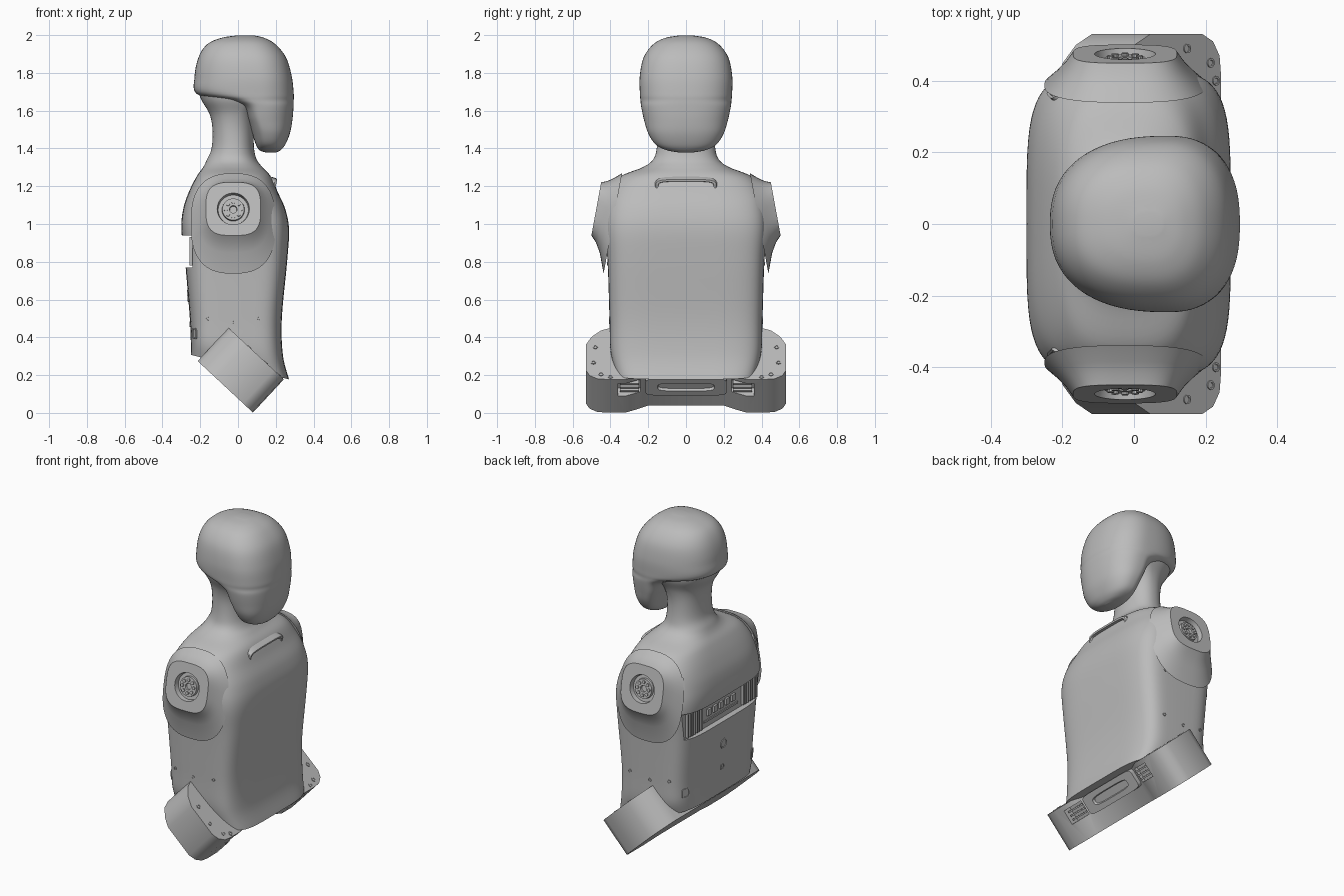
import bpy
import bmesh
import math
from mathutils import Vector, Matrix
from mathutils.bvhtree import BVHTree

cube = bpy.data.objects.get("Cube")
if cube:
    bpy.data.objects.remove(cube, do_unlink=True)

grey = bpy.data.materials.new("body grey")
grey.use_nodes = True
color = (0.5, 0.5, 0.5, 1)
grey.diffuse_color = color
grey.node_tree.nodes["Principled BSDF"].inputs["Base Color"].default_value = color
parts = []


def finish(name, bm):
    """Turn a bmesh into a named grey object."""
    bmesh.ops.recalc_face_normals(bm, faces=bm.faces)
    mesh = bpy.data.meshes.new(name)
    bm.to_mesh(mesh)
    bm.free()
    mesh.materials.append(grey)
    obj = bpy.data.objects.new(name, mesh)
    bpy.context.collection.objects.link(obj)
    parts.append(obj)
    return obj


def loft(name, rings):
    """Skin a list of equal-length closed rings and cap both ends."""
    bm = bmesh.new()
    loops = [[bm.verts.new(p) for p in ring] for ring in rings]
    count = len(loops[0])
    for a, b in zip(loops, loops[1:]):
        for i in range(count):
            j = (i + 1) % count
            bm.faces.new((a[i], a[j], b[j], b[i]))
    bm.faces.new(loops[0])
    bm.faces.new(loops[-1])
    return finish(name, bm)


def superellipse(n, count):
    for i in range(count):
        a = math.tau * i / count
        c, s = math.cos(a), math.sin(a)
        yield (math.copysign(abs(c) ** (2 / n), c),
               math.copysign(abs(s) ** (2 / n), s))


def spline(keys, steps=6):
    """Smooth interpolation through rows of section values."""
    rows = [keys[0]] + list(keys) + [keys[-1]]
    for k in range(len(keys) - 1):
        for i in range(steps):
            t = i / steps
            yield [b + t / 2 * (c - a + t * (2 * a - 5 * b + 4 * c - d
                                             + t * (3 * (b - c) + d - a)))
                   for a, b, c, d in zip(*rows[k:k + 4])]
    yield keys[-1]


def body(name, keys):
    """Upright loft; rows are height, back, front, half width, widest x, squareness, tilt."""
    rings = []
    for z, back, front, half, mid, n, tilt in spline(keys):
        ring = []
        for c, s in superellipse(n, 72):
            x = mid + c * (front - mid if c > 0 else mid - back)
            ring.append((x, s * half, z + tilt * x))
        rings.append(ring)
    return loft(name, rings)


def frame(normal):
    n = Vector(normal).normalized()
    v = Vector((0, 0, 1))
    v = (v - n * v.dot(n)).normalized()
    return v.cross(n), v, n


def stack(name, center, normal, steps, count=32):
    """Rings along a normal; steps are offset, half width, half height, squareness, lift."""
    u, v, n = frame(normal)
    center = Vector(center)
    return loft(name, [[center + n * off + v * lift + u * (c * w) + v * (s * h)
                        for c, s in superellipse(sq, count)]
                       for off, w, h, sq, lift in steps])


def box(name, center, size, basis=Matrix.Identity(3)):
    bm = bmesh.new()
    m = Matrix.Translation(center) @ basis.to_4x4() @ Matrix.Diagonal((*size, 1))
    bmesh.ops.create_cube(bm, size=1, matrix=m)
    return finish(name, bm)


def cut(obj, cutter):
    mod = obj.modifiers.new("cut", "BOOLEAN")
    mod.operation = "DIFFERENCE"
    mod.solver = "EXACT"
    mod.object = cutter
    bpy.context.view_layer.objects.active = obj
    bpy.ops.object.modifier_apply(modifier=mod.name)
    parts.remove(cutter)
    bpy.data.objects.remove(cutter, do_unlink=True)


# Torso and neck
torso = body("torso", [
    (.245, -.25, .27, .375, 0, 5, -.25),
    (.34, -.25, .238, .4, 0, 5, -.15),
    (.5, -.255, .232, .405, 0, 5, 0),
    (.8, -.28, .26, .415, 0, 5, 0),
    (.97, -.3, .27, .43, 0, 4.5, 0),
    (1.08, -.29, .25, .425, 0, 4, 0),
    (1.17, -.26, .21, .41, -.02, 3.5, 0),
    (1.25, -.22, .175, .35, -.02, 3, 0),
    (1.3, -.185, .13, .23, -.02, 2.5, 0),
    (1.34, -.165, .1, .175, -.02, 2.3, 0),
    (1.4, -.14, .085, .155, -.02, 2.2, 0),
    (1.5, -.135, .085, .15, -.02, 2.2, 0),
    (1.58, -.15, .1, .165, 0, 2.2, 0),
    (1.65, -.19, .13, .2, .04, 2.3, 0),
    (1.7, -.212, .16, .215, .08, 2.3, 0)])
cut(torso, box("recess_cutter", (-.34, 0, .855), (.2, 1, .17)))

# Head shell with an overhanging rear rim and a narrow chin
head_rows = [
    (1.378, .15, .2, .03, .175), (1.39, .115, .225, .1, .17),
    (1.42, .095, .25, .16, .16), (1.48, .075, .275, .2, .15),
    (1.55, .05, .288, .222, .13), (1.62, .01, .294, .237, .12),
    (1.655, -.08, .295, .241, .1), (1.69, -.22, .295, .244, .1),
    (1.78, -.23, .285, .245, .09), (1.88, -.21, .255, .225, .07),
    (1.95, -.165, .2, .175, .05), (1.985, -.09, .14, .11, .04),
    (1.999, 0, .08, .03, .04)]
body("head", [(*row, 2.4, 0) for row in head_rows])

# Shoulder mounts with a sunken hub and a circle of bolts
for side in (-1, 1):
    normal = Vector((0, .98 * side, .18)).normalized()
    center = Vector((-.025, .475 * side, 1.08))
    stack("shoulder_mount", center, normal, [
        (-.1, .225, .27, 2.6, -.06), (-.06, .19, .2, 2.7, -.025),
        (-.03, .165, .165, 2.9, -.01), (0, .145, .143, 3.2, 0),
        (0, .085, .085, 2, 0), (-.03, .08, .08, 2, 0),
        (-.03, .06, .06, 2, 0), (-.012, .058, .058, 2, 0),
        (-.012, .02, .02, 2, 0), (-.025, .018, .018, 2, 0)], 64)
    u, v, n = frame(normal)
    for i in range(8):
        a = math.tau * i / 8
        spot = center + (u * math.cos(a) + v * math.sin(a)) * .04
        stack("hub_bolt", spot, normal,
              [(-.02, .01, .01, 2, 0), (-.005, .01, .01, 2, 0)], 10)

# Collar grip below the chin
stack("collar_grip", (.2, 0, 1.2), (.97, 0, -.2), [
    (-.15, .13, .035, 4, .02), (-.01, .165, .042, 4, 0),
    (0, .16, .037, 4, 0), (0, .148, .026, 4, 0),
    (-.02, .142, .021, 4, 0)], 64)

# Small fittings pressed onto the torso surface
tree = BVHTree.FromPolygons([v.co for v in torso.data.vertices],
                            [p.vertices for p in torso.data.polygons])


def fitting(name, origin, direction, w, h, sq=2):
    spot, normal, _, _ = tree.ray_cast(Vector(origin), Vector(direction).normalized())
    if spot:
        stack(name, spot, normal, [
            (-.02, w, h, sq, 0), (.004, w, h, sq, 0),
            (.004, w * .75, h * .75, sq, 0), (.001, w * .7, h * .7, sq, 0)], 24)


for side in (-1, 1):
    for x, z in ((-.16, .88), (.11, .79), (-.16, .5), (.11, .5), (-.03, .48)):
        fitting("side_bolt", (x, side, z), (0, -side, 0), .01, .01)
    fitting("shoulder_blade_cover", (-.62, .78 * side, 1.2),
            (.4, -.4 * side, -.08), .03, .045, 4)
    fitting("lower_back_port", (-.6, .33 * side, .42), (1, 0, 0), .025, .03, 5)
fitting("power_button", (-1, 0, .62), (1, 0, 0), .032, .032)
fitting("back_socket", (-1, 0, .47), (1, 0, 0), .015, .015, 6)

# Connector panel and vent slats in the back recess
for i in range(5):
    box("connector", (-.243, -.12 + .06 * i, .86), (.02, .035, .04))
box("connector_strip", (-.241, 0, .81), (.01, .34, .012))
for side in (-1, 1):
    for i in range(7):
        box("vent_slat", (-.248, side * (.21 + .022 * i), .855), (.02, .009, .15))

# Tilted waist bracket: chamfered outline swept through its thickness
along = Vector((.73, 0, -.68)).normalized()
up = Vector((.68, 0, .73)).normalized()
across = Vector((0, 1, 0))
corner = Vector((-.05, 0, .45))


def on_bracket(y, s, depth):
    return corner + along * s + across * y - up * depth


half = [(.4, 0), (.45, .02), (.5, .07), (.53, .13), (.53, .33), (.51, .37),
        (.47, .395), (.42, .4), (.32, .4), (.26, .375), (.2, .345)]
outline = half + [(-y, s) for y, s in reversed(half)]
bracket = loft("waist_bracket", [[on_bracket(y, s, d) for y, s in outline]
                                 for d in (0, .24)])
basis = Matrix((along, across, up)).transposed()
for side in (-1, 1):
    cut(bracket, box("pocket_cutter", on_bracket(.3 * side, .4, .075),
                     (.12, .12, .09), basis))
    for i in range(3):
        box("pocket_rib", on_bracket(.3 * side, .36, .05 + .025 * i),
            (.05, .1, .01), basis)
    for y, s in ((.48, .15), (.49, .27), (.45, .36), (.4, .38)):
        stack("bracket_bolt", on_bracket(y * side, s, 0), up, [
            (-.01, .013, .013, 2, 0), (.004, .013, .013, 2, 0),
            (.004, .008, .008, 2, 0), (.001, .007, .007, 2, 0)], 16)

# Front latch panel between the pockets
stack("waist_latch", on_bracket(0, .345, .075), along, [
    (-.04, .215, .06, 8, 0), (.035, .215, .06, 8, 0),
    (.035, .15, .028, 4, 0), (.02, .145, .023, 4, 0)], 64)

# Smooth shading with crisp edges
bpy.ops.object.select_all(action="DESELECT")
for obj in parts:
    obj.select_set(True)
bpy.context.view_layer.objects.active = torso
bpy.ops.object.shade_smooth_by_angle(angle=math.radians(35))
